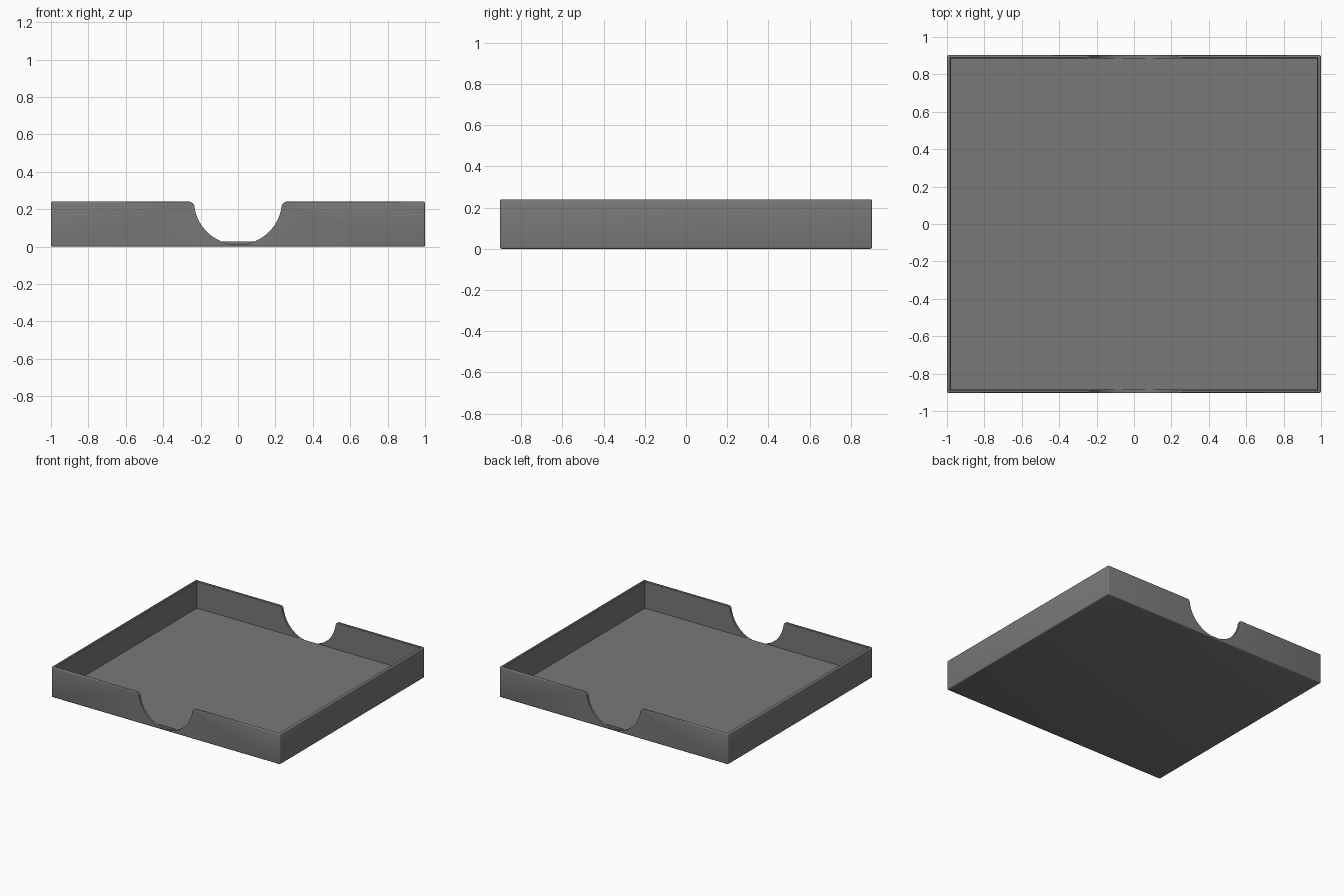
import bpy, bmesh, math

if "Cube" in bpy.data.objects:
    bpy.data.objects.remove(bpy.data.objects["Cube"])

HX, HY, H = 1.0, 0.903, 0.24        # outer half sizes and height
IX, IY, FLOOR = 0.978, 0.885, 0.026  # cavity half sizes and floor level
NZ, NR, FR = 0.245, 0.235, 0.03      # notch centre height, radius, lip fillet

grey = bpy.data.materials.new("dark grey")
grey.diffuse_color = (0.19, 0.19, 0.19, 1)
grey.use_nodes = True
grey.node_tree.nodes["Principled BSDF"].inputs["Base Color"].default_value = grey.diffuse_color


def loft(name, rings):
    """Closed solid through rings that have equal point counts."""
    bm = bmesh.new()
    loops = [[bm.verts.new(p) for p in ring] for ring in rings]
    n = len(loops[0])
    for a, b in zip(loops, loops[1:]):
        for i in range(n):
            j = (i + 1) % n
            bm.faces.new((a[i], a[j], b[j], b[i]))
    bm.faces.new(loops[0])
    bm.faces.new(loops[-1])
    bmesh.ops.recalc_face_normals(bm, faces=bm.faces[:])
    mesh = bpy.data.meshes.new(name)
    bm.to_mesh(mesh)
    bm.free()
    ob = bpy.data.objects.new(name, mesh)
    mesh.materials.append(grey)
    bpy.context.collection.objects.link(ob)
    return ob


def rect(x, y, z):
    return [(-x, -y, z), (x, -y, z), (x, y, z), (-x, y, z)]


def apply(ob, mod):
    bpy.context.view_layer.objects.active = ob
    bpy.ops.object.modifier_apply(modifier=mod.name)


# Tray block with softly rounded outer edges
tray = loft("tray", [rect(HX, HY, 0), rect(HX, HY, H)])
bevel = tray.modifiers.new("round edges", "BEVEL")
bevel.width, bevel.segments = 0.008, 3
apply(tray, bevel)

# Cavity, slightly flared at the rim
cavity = loft("cavity_cutter", [rect(IX, IY, FLOOR), rect(IX, IY, H - 0.005),
                                rect(IX + 0.005, IY + 0.005, H),
                                rect(IX + 0.005, IY + 0.005, H + 0.1)])

# Thumb notch outline: filleted lips running into a round arc
cx = math.sqrt((NR + FR) ** 2 - (NZ - H + FR) ** 2)
cz = H - FR
lip_end = math.atan2(NZ - cz, -cx)
half = [(cx, H + 0.1)]
for i in range(9):
    a = math.pi / 2 + (lip_end - math.pi / 2) * i / 8
    half.append((cx + FR * math.cos(a), cz + FR * math.sin(a)))
start = math.atan2(cz - NZ, cx)
for i in range(1, 21):
    a = start + (-math.pi / 2 - start) * i / 20
    half.append((NR * math.cos(a), NZ + NR * math.sin(a)))
outline = half + [(-x, z) for x, z in reversed(half[:-1])]

# Notches through the front and back walls
cutters = [cavity]
for side, name in ((-1, "front_notch_cutter"), (1, "back_notch_cutter")):
    cutters.append(loft(name, [[(x, side * y, z) for x, z in outline]
                               for y in (IY, HY + 0.1)]))

for cutter in cutters:
    cut = tray.modifiers.new("cut", "BOOLEAN")
    cut.operation, cut.solver, cut.object = "DIFFERENCE", "EXACT", cutter
    apply(tray, cut)
    bpy.data.objects.remove(cutter)

# Smooth the curves and keep the corners crisp
bpy.ops.object.select_all(action="DESELECT")
tray.select_set(True)
bpy.context.view_layer.objects.active = tray
bpy.ops.object.shade_smooth_by_angle(angle=math.radians(32))
